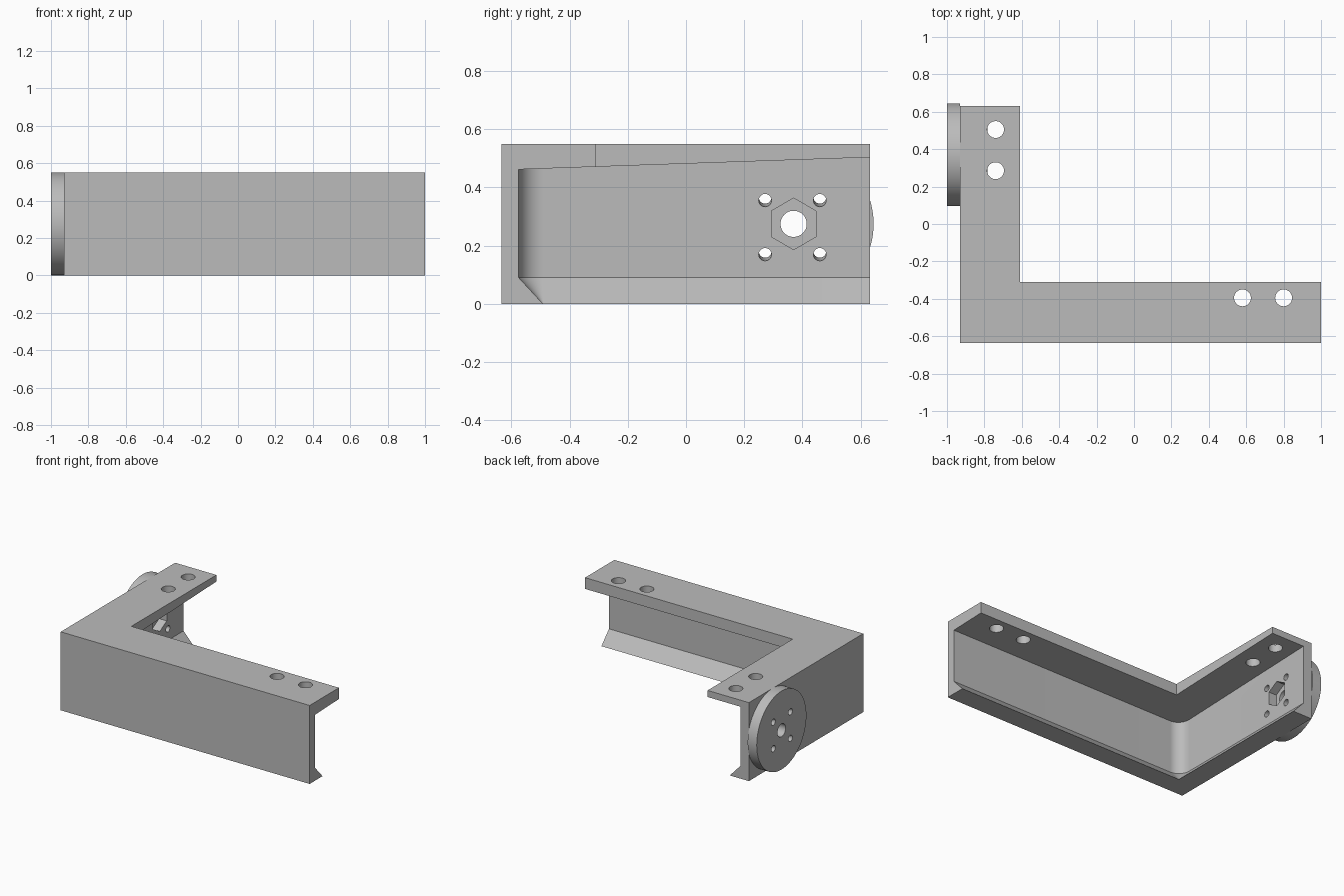
import bpy, bmesh
from math import pi, cos, sin
from mathutils import Matrix, Vector

cube = bpy.data.objects.get("Cube")
if cube:
    bpy.data.objects.remove(cube, do_unlink=True)

grey = bpy.data.materials.new("plain_grey")
grey.use_nodes = True
grey.diffuse_color = (0.5, 0.5, 0.5, 1)
grey.node_tree.nodes["Principled BSDF"].inputs["Base Color"].default_value = (0.5, 0.5, 0.5, 1)


def make_object(name, bm):
    bmesh.ops.recalc_face_normals(bm, faces=bm.faces)
    mesh = bpy.data.meshes.new(name)
    bm.to_mesh(mesh)
    bm.free()
    mesh.materials.append(grey)
    obj = bpy.data.objects.new(name, mesh)
    bpy.context.collection.objects.link(obj)
    return obj


def loft(name, rings):
    """Closed solid skinned through rings with equal point counts."""
    bm = bmesh.new()
    loops = [[bm.verts.new(p) for p in ring] for ring in rings]
    n = len(loops[0])
    for low, high in zip(loops, loops[1:]):
        for i in range(n):
            j = (i + 1) % n
            bm.faces.new((low[i], low[j], high[j], high[i]))
    bm.faces.new(loops[0])
    bm.faces.new(loops[-1])
    return make_object(name, bm)


def cylinder(name, centre, radius, depth, turn=0.0, sides=48, spin=0.0):
    """Cylinder along z, turned about y and spun about its own axis."""
    bm = bmesh.new()
    matrix = (Matrix.Translation(Vector(centre)) @ Matrix.Rotation(turn, 4, 'Y')
              @ Matrix.Rotation(spin, 4, 'Z'))
    bmesh.ops.create_cone(bm, cap_ends=True, segments=sides, radius1=radius,
                          radius2=radius, depth=depth, matrix=matrix)
    return make_object(name, bm)


def cut(obj, cutters):
    bpy.context.view_layer.objects.active = obj
    for cutter in cutters:
        cutter.hide_render = True
        mod = obj.modifiers.new("cut", 'BOOLEAN')
        mod.operation = 'DIFFERENCE'
        mod.solver = 'EXACT'
        mod.object = cutter
        bpy.ops.object.modifier_apply(modifier=mod.name)


# L-shaped body block
HEIGHT = 0.55
LEFT, RIGHT, FRONT, BACK = -0.93, 1.0, -0.635, 0.632
outline = [(LEFT, FRONT), (RIGHT, FRONT), (RIGHT, -0.31),
           (-0.61, -0.31), (-0.61, BACK), (LEFT, BACK)]
bracket = loft("corner_bracket", [[(x, y, z) for x, y in outline] for z in (0, HEIGHT)])


# Hollow under the flange: rounded corner, flared lip and slightly sloping roof
def hollow_ring(radius, height):
    cx, cy = -0.78, -0.49
    pts = [(1.1, cy - radius), (1.1, 0.75), (cx - radius, 0.75)]
    for i in range(17):
        a = pi + i * pi / 32
        pts.append((cx + radius * cos(a), cy + radius * sin(a)))
    return [(x, y, height(y)) for x, y in pts]


hollow = loft("hollow_cutter", [
    hollow_ring(0.002, lambda y: -0.05),
    hollow_ring(0.002, lambda y: 0.0),
    hollow_ring(0.085, lambda y: 0.09),
    hollow_ring(0.085, lambda y: 0.482 + 0.0345 * y)])

# Mounting disc on the outer side wall
HUB_Y, HUB_Z = 0.37, 0.275
disc = cylinder("mounting_disc", (-0.965, HUB_Y, HUB_Z), HEIGHT / 2, 0.07, pi / 2, 96)

# Screw holes in the flange
flange_holes = [cylinder("flange_hole_cutter", (x, y, 0.5), 0.045, 0.4)
                for x, y in ((-0.74, 0.505), (-0.74, 0.285), (0.58, -0.395), (0.8, -0.395))]

# Axle hole, four slightly tilted screw holes and the nut pocket
hub_holes = [cylinder("axle_hole_cutter", (-0.93, HUB_Y, HUB_Z), 0.045, 0.4, pi / 2)]
for dy in (-0.094, 0.094):
    for dz in (-0.093, 0.093):
        hub_holes.append(cylinder("screw_hole_cutter", (-0.93, HUB_Y - 0.004 + dy, HUB_Z - 0.007 + dz),
                                  0.022, 0.4, pi / 2 + 0.08, 24))
nut_pocket = cylinder("nut_pocket_cutter", (-0.825, HUB_Y, HUB_Z), 0.0885, 0.2,
                      pi / 2, 6, pi / 6)

cut(bracket, [hollow] + flange_holes + hub_holes + [nut_pocket])
cut(disc, hub_holes)
for cutter in [hollow, nut_pocket] + flange_holes + hub_holes:
    bpy.data.objects.remove(cutter, do_unlink=True)

# Smooth the round surfaces, keep edges sharp
for obj in (bracket, disc):
    bpy.ops.object.select_all(action='DESELECT')
    obj.select_set(True)
    bpy.context.view_layer.objects.active = obj
    bpy.ops.object.shade_smooth_by_angle(angle=pi / 6)
